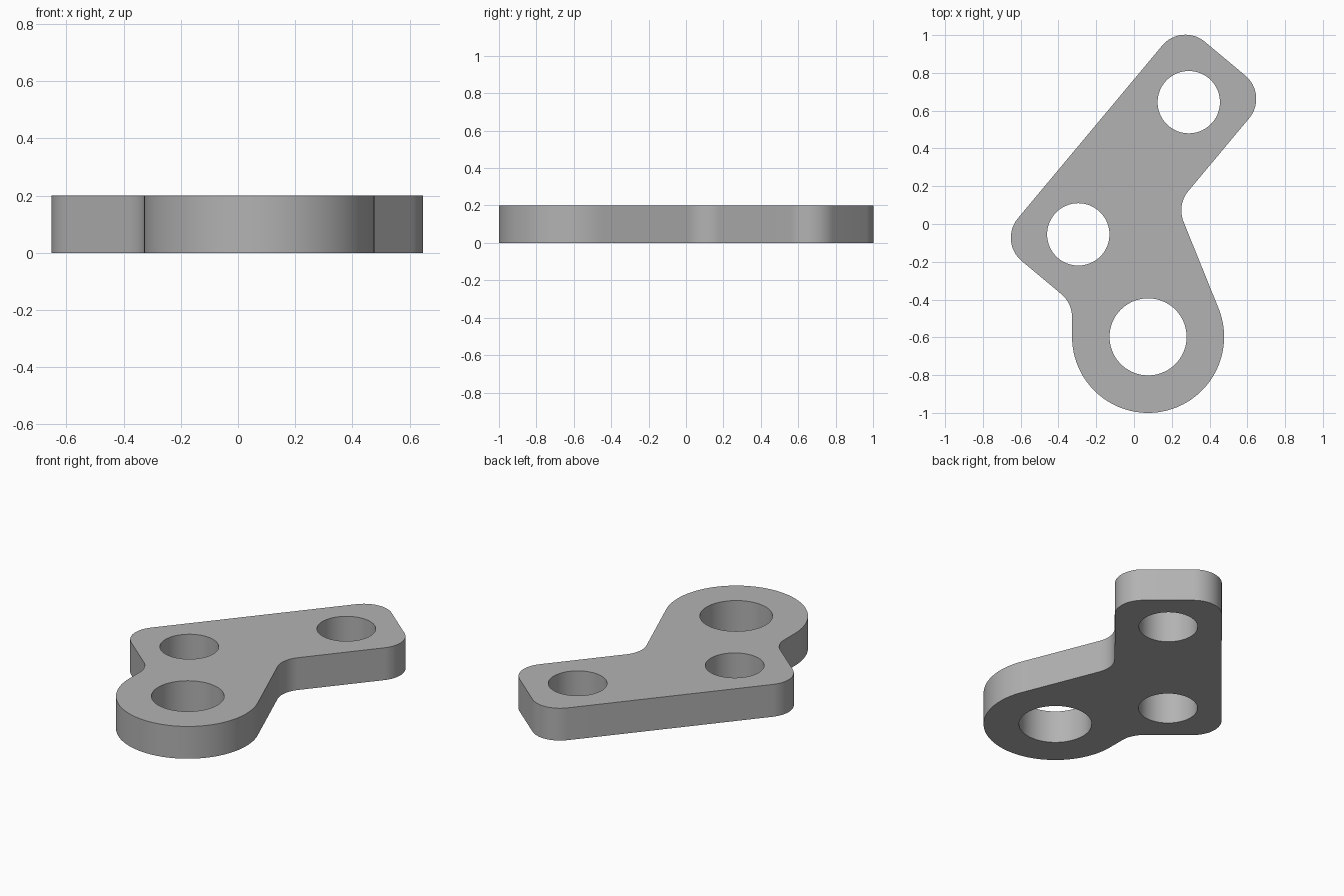
import bpy, bmesh
from math import cos, sin, tan, radians, pi
from mathutils import Vector
from mathutils.geometry import intersect_line_line_2d, intersect_line_line

cube = bpy.data.objects.get("Cube")
if cube:
    bpy.data.objects.remove(cube, do_unlink=True)

THICK = 0.2
FILLET = 0.16
HALF = 0.3                      # half width of the straight arm
BOSS, BOSS_R = Vector((0.0745, -0.5975)), 0.4025
HOLE_A, HOLE_B = Vector((0.29, 0.645)), Vector((-0.295, -0.055))
TANGENT = radians(22)           # where the web leaves the round boss
along = (HOLE_A - HOLE_B).normalized()
across = Vector((along.y, -along.x))


def meet(p, d, q, e):
    """Crossing point of two lines, each given by a point and a direction."""
    r = q - p
    return p + d * ((r.x * e.y - r.y * e.x) / (d.x * e.y - d.y * e.x))


def arc(centre, radius, start, end, steps):
    return [centre + radius * Vector((cos(a), sin(a)))
            for a in (start + (end - start) * i / steps for i in range(steps + 1))]


def rounded(prev, corner, nxt, radius=FILLET, steps=16):
    """Points of a tangent arc replacing a sharp corner."""
    a, b = (prev - corner).normalized(), (nxt - corner).normalized()
    half = a.angle(b) / 2
    centre = corner + (a + b).normalized() * radius / sin(half)
    p = corner + a * radius / tan(half) - centre
    q = corner + b * radius / tan(half) - centre
    sweep = pi - 2 * half
    return [centre + (p * sin(sweep * (1 - t)) + q * sin(sweep * t)) / sin(sweep)
            for t in (i / steps for i in range(steps + 1))]


# Sharp corners of the arm and where it meets the boss
web_end = BOSS + BOSS_R * Vector((cos(TANGENT), sin(TANGENT)))
web_dir = Vector((-sin(TANGENT), cos(TANGENT)))
side_end = BOSS - Vector((BOSS_R, 0))
right_notch = meet(web_end, web_dir, HOLE_A + across * HALF, along)
left_notch = meet(side_end, Vector((0, 1)), HOLE_B - along * HALF, across)
corners = [web_end, right_notch,
           HOLE_A + (along + across) * HALF,
           HOLE_A + (along - across) * HALF,
           HOLE_B - (along + across) * HALF,
           left_notch, side_end]

outline = arc(BOSS, BOSS_R, -pi, TANGENT, 72)
for before, corner, after in zip(corners, corners[1:], corners[2:]):
    outline += rounded(before, corner, after)

loops = [outline]
for centre, radius in ((BOSS, 0.204), (HOLE_A, 0.165), (HOLE_B, 0.165)):
    loops.append(arc(centre, radius, 0, 2 * pi, 72)[:-1])

# Fill the outline around the holes and extrude it into a plate
bm = bmesh.new()
edges = []
for loop in loops:
    verts = [bm.verts.new((p.x, p.y, 0)) for p in loop]
    edges += [bm.edges.new((v, verts[i - 1])) for i, v in enumerate(verts)]
bmesh.ops.triangle_fill(bm, edges=edges, use_beauty=True, use_dissolve=False)
top = bmesh.ops.extrude_face_region(bm, geom=bm.faces[:], use_keep_orig=True)["geom"]
bmesh.ops.translate(bm, vec=(0, 0, THICK),
                    verts=[g for g in top if isinstance(g, bmesh.types.BMVert)])
bmesh.ops.recalc_face_normals(bm, faces=bm.faces[:])
mesh = bpy.data.meshes.new("bracket_plate")
bm.to_mesh(mesh)
bm.free()

# Plain grey metal
grey = bpy.data.materials.new("grey")
grey.use_nodes = True
colour = (0.45, 0.45, 0.45, 1)
grey.diffuse_color = colour
grey.node_tree.nodes["Principled BSDF"].inputs["Base Color"].default_value = colour
mesh.materials.append(grey)

plate = bpy.data.objects.new("bracket_plate", mesh)
bpy.context.collection.objects.link(plate)
bpy.ops.object.select_all(action="DESELECT")
plate.select_set(True)
bpy.context.view_layer.objects.active = plate
bpy.ops.object.shade_smooth_by_angle(angle=radians(30))
